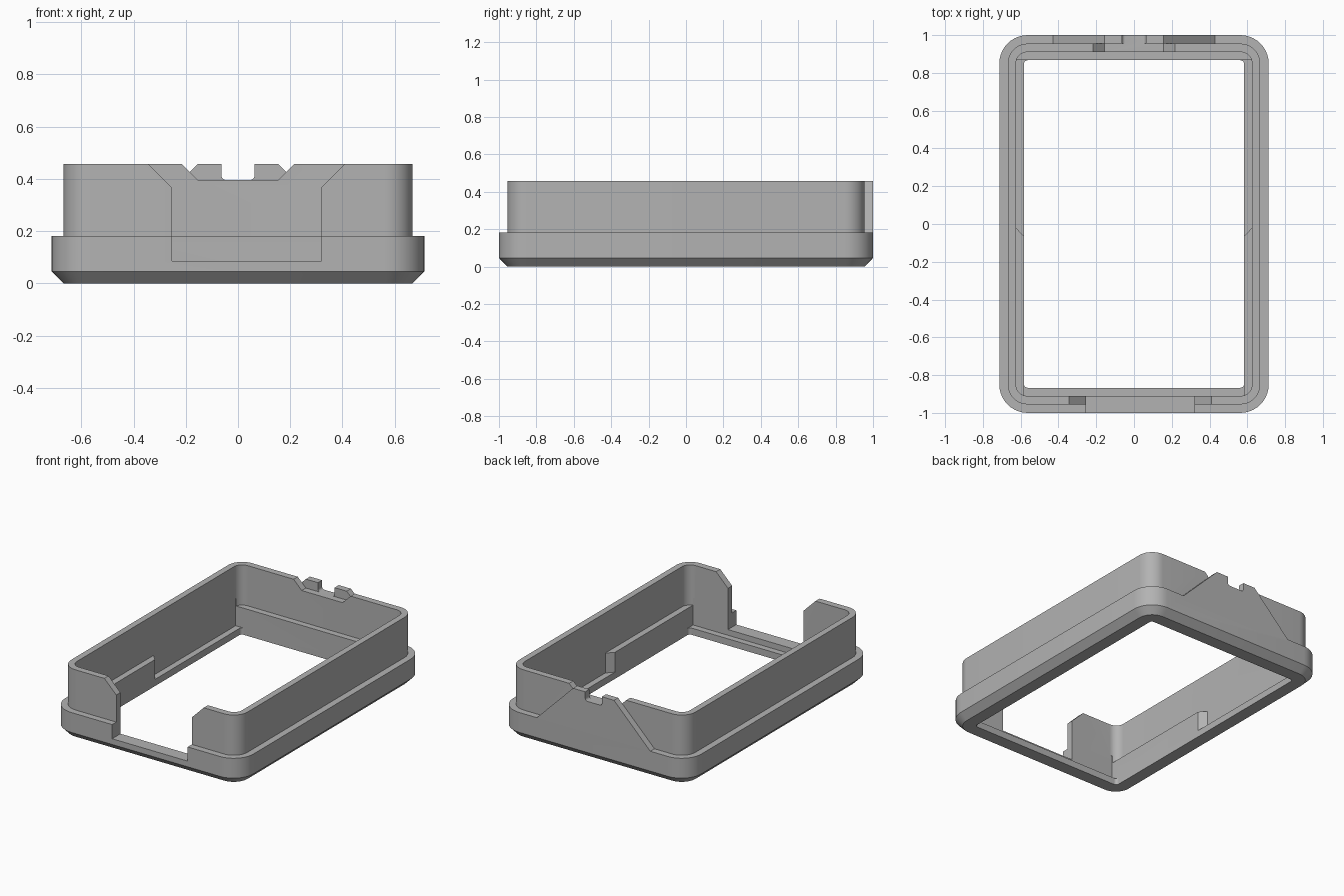
import bpy, bmesh, math
from mathutils import Vector

if "Cube" in bpy.data.objects:
    bpy.data.objects.remove(bpy.data.objects["Cube"], do_unlink=True)

grey = bpy.data.materials.new("mid grey")
grey.use_nodes = True
grey.diffuse_color = (0.45, 0.45, 0.45, 1)
grey.node_tree.nodes["Principled BSDF"].inputs["Base Color"].default_value = (0.45, 0.45, 0.45, 1)


def loft(name, rings):
    """Solid from matching rings of points, bottom to top."""
    bm = bmesh.new()
    loops = [[bm.verts.new(p) for p in ring] for ring in rings]
    n = len(loops[0])
    for a, b in zip(loops, loops[1:]):
        for i in range(n):
            j = (i + 1) % n
            bm.faces.new((a[i], a[j], b[j], b[i]))
    bm.faces.new(loops[0][::-1])
    bm.faces.new(loops[-1])
    bmesh.ops.recalc_face_normals(bm, faces=bm.faces)
    mesh = bpy.data.meshes.new(name)
    bm.to_mesh(mesh)
    bm.free()
    mesh.materials.append(grey)
    ob = bpy.data.objects.new(name, mesh)
    bpy.context.collection.objects.link(ob)
    return ob


def rounded(hx, hy, r, z, steps=10):
    """Rounded rectangle ring."""
    pts = []
    for k, (sx, sy) in enumerate([(1, 1), (-1, 1), (-1, -1), (1, -1)]):
        for i in range(steps + 1):
            a = math.pi / 2 * (k + i / steps)
            pts.append((sx * (hx - r) + r * math.cos(a), sy * (hy - r) + r * math.sin(a), z))
    return pts


def plate(name, outline, y0, y1):
    """Outline in x and z, extruded along y."""
    return loft(name, [[(x, y, z) for x, z in outline] for y in (y0, y1)])


def mirrored(half):
    """Close a right-hand outline with its mirror image."""
    return half + [(-x, v) for x, v in reversed(half)]


def combine(target, other, operation):
    mod = target.modifiers.new(operation.lower(), 'BOOLEAN')
    mod.operation, mod.solver, mod.object = operation, 'EXACT', other
    bpy.context.view_layer.update()
    mesh = bpy.data.meshes.new_from_object(target.evaluated_get(bpy.context.evaluated_depsgraph_get()))
    target.modifiers.clear()
    target.data = mesh
    bpy.data.objects.remove(other, do_unlink=True)


TOP, STEP, FLOOR = 0.457, 0.182, 0.046
OVER = TOP + 0.2

# Chamfered base band with the thinner wall above it
case = loft("case_frame", [
    rounded(0.668, 0.955, 0.105, 0), rounded(0.713, 1.0, 0.15, FLOOR),
    rounded(0.713, 1.0, 0.15, STEP), rounded(0.668, 0.955, 0.105, STEP),
    rounded(0.668, 0.955, 0.105, TOP)])

# Inner cavity, through opening, and the lowered ledges at the sides and front
combine(case, loft("cavity", [rounded(0.625, 0.91, 0.06, z) for z in (STEP, OVER)]), 'DIFFERENCE')
combine(case, loft("opening", [rounded(0.583, 0.867, 0.02, z) for z in (-0.1, OVER)]), 'DIFFERENCE')
pocket = mirrored([(0.583, -0.91), (0.583, -0.065), (0.625, -0.02), (0.625, 0.867)])
combine(case, loft("pocket", [[(x, y, z) for x, y in pocket] for z in (FLOOR, STEP + 0.05)]), 'DIFFERENCE')

# Front cutout with flared top
front = [(-0.253, 0.085), (0.319, 0.085), (0.319, 0.367), (0.319 + OVER - 0.367, OVER),
         (-0.253 - OVER + 0.367, OVER), (-0.253, 0.367)]
combine(case, plate("front_cutout", front, -1.1, -0.91), 'DIFFERENCE')

# Shallow flared dip in the back wall
dip = mirrored([(0.155, 0.396), (0.155 + OVER - 0.396, OVER)])
combine(case, plate("back_dip", dip, 0.88, 0.98), 'DIFFERENCE')

# Sloped back plate with a round-cornered slot in its top
slot = [(0.063, TOP), (0.063, 0.412)]
slot += [(0.047 + 0.016 * math.cos(a), 0.412 - 0.016 * math.sin(a))
         for a in (math.pi / 8 * i for i in range(1, 5))]
outline = [(0.43, STEP), (0.155, TOP)] + slot
combine(case, plate("back_plate", mirrored(outline), 0.955, 1.0), 'UNION')

# Smooth round corners, keep edges crisp
bpy.ops.object.select_all(action='DESELECT')
case.select_set(True)
bpy.context.view_layer.objects.active = case
bpy.ops.object.shade_smooth_by_angle(angle=math.radians(25))
